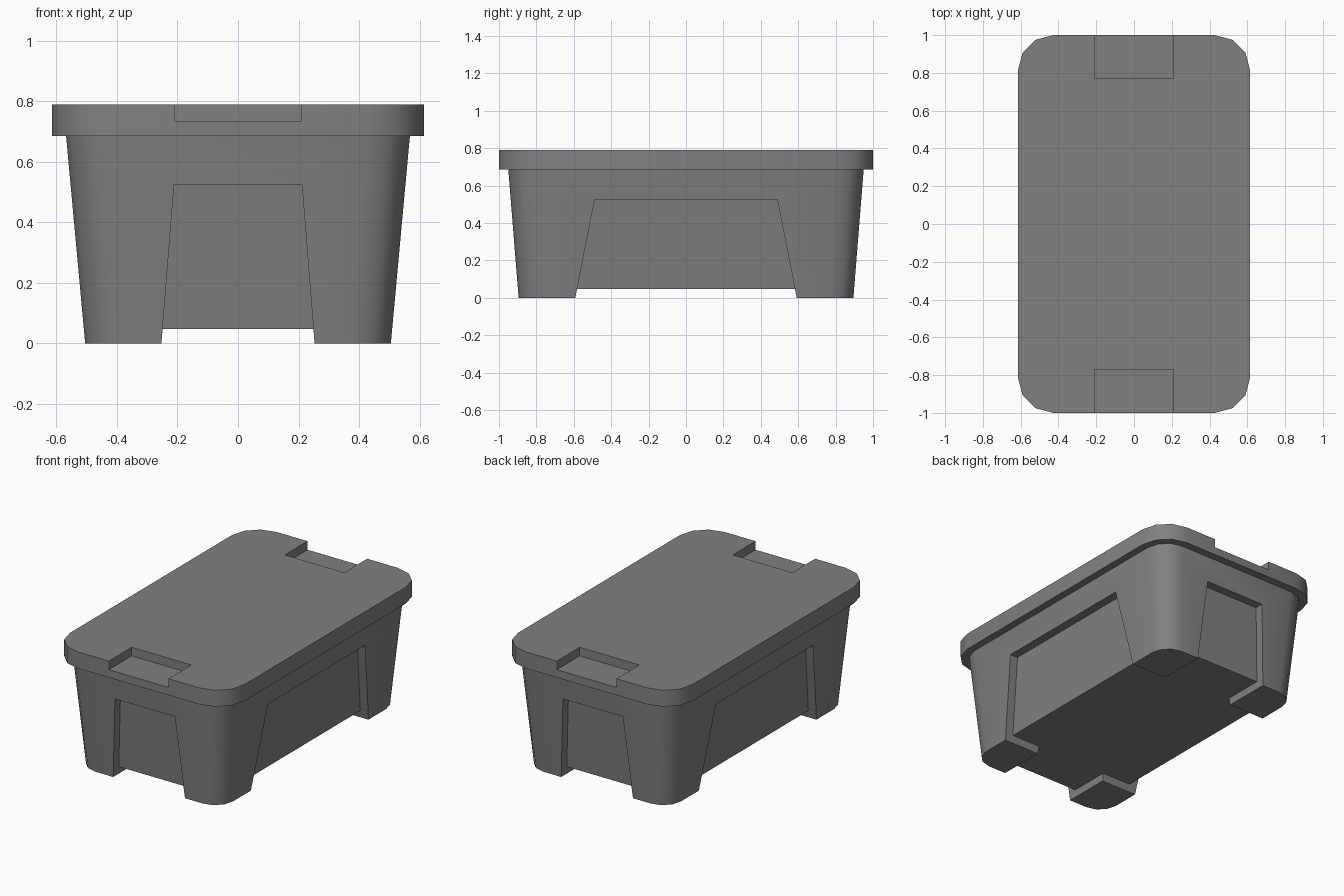
import bpy, bmesh, math
from math import cos, sin, pi

cube = bpy.data.objects.get("Cube")
if cube:
    bpy.data.objects.remove(cube, do_unlink=True)

grey = bpy.data.materials.new("grey plastic")
grey.use_nodes = True
colour = (0.22, 0.22, 0.22, 1)
grey.diffuse_color = colour
grey.node_tree.nodes["Principled BSDF"].inputs["Base Color"].default_value = colour


def loft(name, rings):
    """Solid skinned between matching rings of points, capped at both ends."""
    bm = bmesh.new()
    loops = [[bm.verts.new(p) for p in ring] for ring in rings]
    for low, high in zip(loops, loops[1:]):
        n = len(low)
        for i in range(n):
            j = (i + 1) % n
            bm.faces.new((low[i], low[j], high[j], high[i]))
    bm.faces.new(loops[0][::-1])
    bm.faces.new(loops[-1])
    bmesh.ops.recalc_face_normals(bm, faces=bm.faces)
    mesh = bpy.data.meshes.new(name)
    bm.to_mesh(mesh)
    bm.free()
    mesh.materials.append(grey)
    obj = bpy.data.objects.new(name, mesh)
    bpy.context.collection.objects.link(obj)
    return obj


def rounded(hx, hy, r, z, steps=3):
    """Rounded rectangle ring at height z; r = 0 gives a plain rectangle."""
    ring = []
    for k, (sx, sy) in enumerate(((1, 1), (-1, 1), (-1, -1), (1, -1))):
        for i in range(steps + 1 if r else 1):
            a = (k + i / steps) * pi / 2
            ring.append((sx * (hx - r) + r * cos(a), sy * (hy - r) + r * sin(a), z))
    return ring


def combine(target, tool, operation):
    mod = target.modifiers.new(operation, 'BOOLEAN')
    mod.operation, mod.solver, mod.object = operation, 'EXACT', tool
    bpy.context.view_layer.objects.active = target
    bpy.ops.object.modifier_apply(modifier=mod.name)
    bpy.data.objects.remove(tool, do_unlink=True)


def smooth(obj):
    bpy.ops.object.select_all(action='DESELECT')
    obj.select_set(True)
    bpy.context.view_layer.objects.active = obj
    bpy.ops.object.shade_smooth_by_angle(angle=math.radians(40))


RIM, PANEL_TOP, FLOOR, TOP = 0.685, 0.525, 0.047, 0.79
DEPTH = 0.055


def wall(z):
    """Half width and half length of the tapered tub at height z."""
    t = z / RIM
    return 0.505 + 0.063 * t, 0.895 + 0.055 * t


# Tub: tapered rounded box
tub = loft("tub", [rounded(*wall(z), r, z) for z, r in ((0, 0.125), (RIM, 0.145))])

# Recessed panels: trapezoid openings right through, leaving four corner legs
for along_y, low, high in ((True, 0.253, 0.211), (False, 0.592, 0.488)):
    slope = (low - high) / PANEL_TOP
    profile = [(-low - slope, -1), (low + slope, -1), (high, PANEL_TOP), (-high, PANEL_TOP)]
    rings = [[(u, e, z) if along_y else (e, u, z) for u, z in profile] for e in (-2, 2)]
    combine(tub, loft("panel_cutter", rings), 'DIFFERENCE')

# Inner core: forms the panel faces and the raised floor
core_rings = []
for z in (FLOOR, 0.6):
    hx, hy = wall(z)
    core_rings.append(rounded(hx - DEPTH, hy - DEPTH, 0, z))
combine(tub, loft("core", core_rings), 'UNION')
smooth(tub)

# Lid with a handle notch at each end
lid = loft("lid", [rounded(0.615, 1.0, 0.187, z) for z in (RIM, TOP)])
for side in (-1, 1):
    notch = loft("notch_cutter", [[(x, side * y, z) for x, y in
                 ((-0.21, 0.77), (0.21, 0.77), (0.21, 1.1), (-0.21, 1.1))]
                 for z in (0.735, 0.9)])
    combine(lid, notch, 'DIFFERENCE')
smooth(lid)
